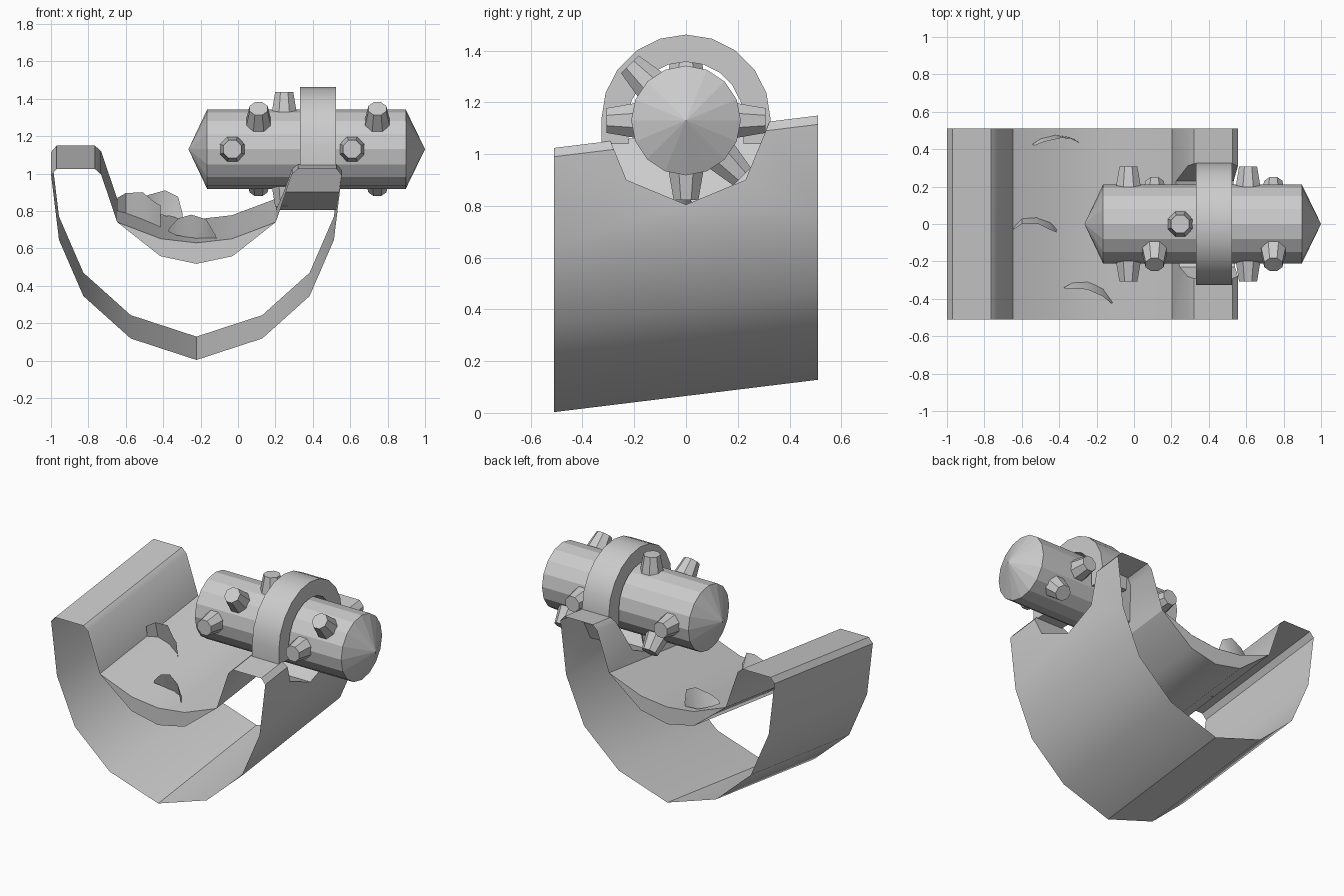
import bpy, bmesh, math
from mathutils import Matrix, Vector

if "Cube" in bpy.data.objects:
    bpy.data.objects.remove(bpy.data.objects["Cube"])

CX = -0.222    # centre line of the trough
AXIS_Z = 1.13  # height of the drum axis
HALF = 0.51
SLOPE = 0.1225


def add_object(name, bm, smooth=False, recalc=True):
    if recalc:
        bmesh.ops.recalc_face_normals(bm, faces=bm.faces[:])
    me = bpy.data.meshes.new(name)
    bm.to_mesh(me)
    bm.free()
    ob = bpy.data.objects.new(name, me)
    bpy.context.collection.objects.link(ob)
    if smooth:
        smooth_object(ob)
    return ob


def smooth_object(ob):
    bpy.ops.object.select_all(action='DESELECT')
    ob.select_set(True)
    bpy.context.view_layer.objects.active = ob
    bpy.ops.object.shade_smooth_by_angle(angle=math.radians(35))


def prism(pts, place, a, b):
    """Extrude a closed 2D profile from a to b; place(u, v, t) gives the 3D point."""
    bm = bmesh.new()
    ra = [bm.verts.new(place(u, v, a)) for u, v in pts]
    rb = [bm.verts.new(place(u, v, b)) for u, v in pts]
    n = len(pts)
    for i in range(n):
        j = (i + 1) % n
        bm.faces.new((ra[i], ra[j], rb[j], rb[i]))
    bm.faces.new(ra)
    bm.faces.new(rb)
    return bm


def along_y(u, v, t):   # sheared: the back end sits higher
    return (CX + u, t, v + SLOPE * (t + HALF))


def along_x(u, v, t):
    return (t, u, v)


def mirrored(half):
    """Half profile starting on the centre line -> full profile, left to right."""
    return [(-u, v) for u, v in half[:0:-1]] + half


# trough shell: outer skin, flat rims and inner skin, open at both ends
outer = mirrored([(0, 0.003), (0.352, 0.118), (0.605, 0.345), (0.735, 0.645),
                  (0.777, 0.99), (0.748, 1.024)])
bed_top = [(0, 0.63), (0.19, 0.652), (0.424, 0.74)]
inner = mirrored(bed_top + [(0.51, 0.995), (0.543, 1.024)])
shell = add_object("trough_shell", prism(outer + inner[::-1], along_y, -HALF, HALF))

# octagonal bearing notch in the right wall
octagon = [(0.325 * math.cos(k * math.pi / 4), AXIS_Z + 0.325 * math.sin(k * math.pi / 4))
           for k in range(8)]
cutter = add_object("notch_cutter", prism(octagon, along_x, 0.12, 0.8))
cutter.hide_render = True
mod = shell.modifiers.new("notch", 'BOOLEAN')
mod.operation = 'DIFFERENCE'
mod.solver = 'EXACT'
mod.object = cutter
dg = bpy.context.evaluated_depsgraph_get()
bm = bmesh.new()
bm.from_mesh(bpy.data.meshes.new_from_object(shell.evaluated_get(dg)))
shell.modifiers.clear()
ends = [f for f in bm.faces if abs(f.calc_center_median().y) > HALF - 0.003]
bmesh.ops.delete(bm, geom=ends, context='FACES')
bm.to_mesh(shell.data)
bm.free()
bpy.data.objects.remove(cutter)
smooth_object(shell)

# thicker bed under the trough
bed_under = mirrored([(0, 0.517), (0.193, 0.558), (0.424, 0.74)])
bed = mirrored([(0, 0.629), (0.19, 0.651), (0.424, 0.739)])
add_object("trough_bed", prism(bed_under + bed[-2:0:-1], along_y, -HALF, HALF), True)

# arch holding the drum
R, r, foot = 0.327, 0.222, 1.04
arc = [k * math.pi / 10 for k in range(11)]
arch = [(R, foot)] + [(R * math.cos(a), AXIS_Z + 0.005 + R * math.sin(a)) for a in arc]
arch += [(-R, foot), (-r, foot)]
arch += [(r * math.cos(a), AXIS_Z + 0.005 + r * math.sin(a)) for a in arc[::-1]] + [(r, foot)]
add_object("drum_arch", prism(arch, along_x, 0.332, 0.525), True)

# drum with pointed ends
bm = bmesh.new()
N, DR = 16, 0.212
rings = [[bm.verts.new((x, DR * math.cos(2 * math.pi * k / N),
                        AXIS_Z + DR * math.sin(2 * math.pi * k / N))) for k in range(N)]
         for x in (-0.165, 0.897)]
tips = [bm.verts.new((x, 0, AXIS_Z)) for x in (-0.265, 1.0)]
for k in range(N):
    j = (k + 1) % N
    bm.faces.new((rings[0][k], rings[0][j], rings[1][j], rings[1][k]))
    for ring, tip in zip(rings, tips):
        bm.faces.new((ring[k], ring[j], tip))
add_object("drum", bm)

# pins around the drum: x position and angle (0 = back, 90 = up)
pins = [(x, a) for x in (-0.03, 0.61) for a in (0, 180)]
pins += [(x, a) for x in (0.11, 0.745) for a in (135, -45)]
pins += [(0.247, 90), (0.247, -90)]
bm = bmesh.new()
for x, deg in pins:
    a = math.radians(deg)
    d = Vector((0, math.cos(a), math.sin(a)))
    side = d.cross(Vector((1, 0, 0)))
    m = Matrix((Vector((1, 0, 0)), side, d)).transposed().to_4x4()
    m.translation = Vector((x, 0, AXIS_Z)) + d * 0.247
    m = m @ Matrix.Rotation(math.pi / 8, 4, 'Z')
    bmesh.ops.create_cone(bm, cap_ends=True, segments=8, radius1=0.074, radius2=0.052,
                          depth=0.12, matrix=m)
add_object("drum_pins", bm)

# curved tongues leaning forward over the floor: base (x, y, z) and top (x, y, z) per column
tongues = [
    [(-0.645, -0.02, 0.80, -0.645, -0.03, 0.87), (-0.60, 0.035, 0.76, -0.60, 0.0, 0.895),
     (-0.52, 0.04, 0.735, -0.51, 0.0, 0.90), (-0.45, 0.015, 0.71, -0.45, -0.03, 0.85),
     (-0.415, -0.025, 0.70, -0.415, -0.045, 0.83)],
    [(-0.545, 0.425, 0.83, -0.53, 0.42, 0.85), (-0.50, 0.455, 0.81, -0.48, 0.44, 0.885),
     (-0.42, 0.475, 0.78, -0.39, 0.46, 0.91), (-0.35, 0.465, 0.77, -0.32, 0.455, 0.875),
     (-0.30, 0.44, 0.75, -0.295, 0.435, 0.78)],
    [(-0.375, -0.34, 0.69, -0.365, -0.345, 0.71), (-0.33, -0.315, 0.67, -0.32, -0.345, 0.76),
     (-0.245, -0.31, 0.655, -0.25, -0.35, 0.78), (-0.165, -0.345, 0.65, -0.17, -0.385, 0.755),
     (-0.11, -0.415, 0.64, -0.12, -0.425, 0.67)],
]
bm = bmesh.new()
for cols in tongues:
    low = [bm.verts.new(c[:3]) for c in cols]
    top = [bm.verts.new(c[3:]) for c in cols]
    for i in range(len(cols) - 1):
        bm.faces.new((low[i], top[i], top[i + 1], low[i + 1]))
add_object("floor_tongues", bm, True, recalc=False)
